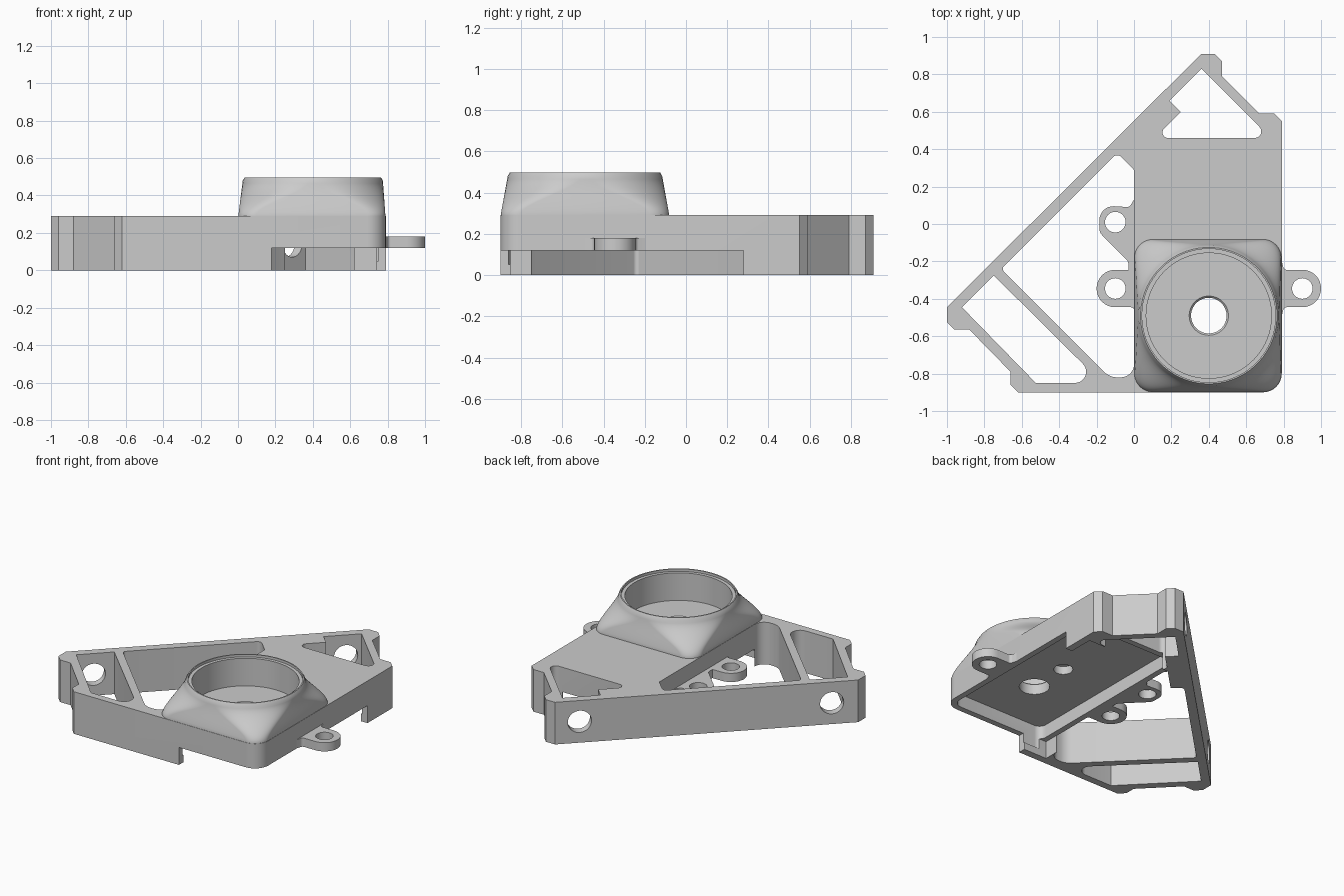
import bpy, bmesh, math
from mathutils import Vector

if "Cube" in bpy.data.objects:
    bpy.data.objects.remove(bpy.data.objects["Cube"])

grey = bpy.data.materials.new("light_grey")
grey.use_nodes = True
grey.diffuse_color = (0.6, 0.6, 0.6, 1)
grey.node_tree.nodes["Principled BSDF"].inputs["Base Color"].default_value = (0.6, 0.6, 0.6, 1)


def fillet(points, steps=8):
    """Round the corners of a polygon whose points are (x, y) or (x, y, radius)."""
    out = []
    for i, p in enumerate(points):
        c = Vector(p[:2])
        if len(p) < 3:
            out.append(c)
            continue
        a = (Vector(points[i - 1][:2]) - c).normalized()
        b = (Vector(points[(i + 1) % len(points)][:2]) - c).normalized()
        half = a.angle(b) / 2
        centre = c + (a + b).normalized() * p[2] / math.sin(half)
        start = c + a * p[2] / math.tan(half) - centre
        end = c + b * p[2] / math.tan(half) - centre
        sweep = math.pi - 2 * half
        for k in range(steps + 1):
            t = k / steps
            arc = start * math.sin((1 - t) * sweep) + end * math.sin(t * sweep)
            out.append(centre + arc / math.sin(sweep))
    return out


def loft(name, rings):
    """Skin counter-clockwise rings from bottom to top, with outward normals."""
    bm = bmesh.new()
    loops = [[bm.verts.new(p) for p in ring] for ring in rings]
    for lo, hi in zip(loops, loops[1:]):
        for i in range(len(lo)):
            bm.faces.new((lo[i - 1], lo[i], hi[i], hi[i - 1]))
    bm.faces.new(loops[0][::-1])
    bm.faces.new(loops[-1])
    bm.normal_update()
    mesh = bpy.data.meshes.new(name)
    bm.to_mesh(mesh)
    bm.free()
    mesh.materials.append(grey)
    obj = bpy.data.objects.new(name, mesh)
    bpy.context.collection.objects.link(obj)
    return obj


def prism(name, points, z0, z1):
    flat = fillet(points)
    if sum(flat[i - 1].cross(flat[i]) for i in range(len(flat))) < 0:
        flat.reverse()
    return loft(name, [[(p.x, p.y, z) for p in flat] for z in (z0, z1)])


def turned(name, x, y, profile, n=64):
    angles = [math.tau * i / n for i in range(n)]
    return loft(name, [[(x + r * math.cos(a), y + r * math.sin(a), z) for a in angles]
                       for r, z in profile])


def boolean(obj, tool, operation="DIFFERENCE"):
    mod = obj.modifiers.new("join", "BOOLEAN")
    mod.operation, mod.solver, mod.object = operation, "EXACT", tool
    bpy.context.view_layer.objects.active = obj
    bpy.ops.object.modifier_apply(modifier=mod.name)
    bpy.data.objects.remove(tool)


def finish(obj):
    bpy.ops.object.select_all(action="DESELECT")
    obj.select_set(True)
    bpy.context.view_layer.objects.active = obj
    bpy.ops.object.shade_smooth_by_angle(angle=math.radians(30))


# Triangular frame with the solid deck
TOP = 0.29
STEP = 0.12
frame = prism("bracket_frame", [
    (0.36, 0.91), (0.43, 0.91), (0.47, 0.87), (0.47, 0.79), (0.67, 0.59), (0.75, 0.59),
    (0.79, 0.55), (0.79, -0.9, 0.1), (-0.62, -0.9), (-0.66, -0.86), (-0.66, -0.79),
    (-0.88, -0.565), (-0.96, -0.565), (-1, -0.525), (-1, -0.445)], 0, TOP)

# Domed housing: a rounded square blending into a round rim
CX, CY = 0.4, -0.49


def housing_ring(z, t, shrink=0.0):
    e = t * t * (3 - 2 * t)
    hx = 0.393 + (0.375 - 0.393) * t - shrink
    hy = 0.408 + (0.375 - 0.408) * t - shrink
    r = 0.1 + (min(hx, hy) - 0.1) * e
    cx = 0.395 + 0.005 * t
    ring = []
    for q, (sx, sy) in enumerate([(1, 1), (-1, 1), (-1, -1), (1, -1)]):
        for k in range(16):
            a = math.pi / 2 * (q + (k + 0.5) / 16)
            ring.append((cx + sx * (hx - r) + r * math.cos(a),
                         CY + sy * (hy - r) + r * math.sin(a), z))
    return ring


rings = [housing_ring(0.27, 0)]
rings += [housing_ring(0.295 + 0.185 * i / 12, i / 12) for i in range(13)]
rings.append(housing_ring(0.497, 1, 0.01))
boolean(frame, loft("housing", rings), "UNION")

# Windows through the frame
windows = [
    [(0.36, 0.83), (0.19, 0.66), (0.25, 0.6), (0.11, 0.46, 0.03), (0.73, 0.46, 0.035)],
    [(-0.09, 0.38, 0.03), (0, 0.29, 0.02), (0, -0.82, 0.07), (-0.13, -0.82, 0.1),
     (-0.71, -0.24, 0.02)],
    [(-0.92, -0.445), (-0.75, -0.275), (-0.17, -0.85, 0.06), (-0.525, -0.85)],
]
for w in windows:
    boolean(frame, prism("window_cutter", w, -0.1, 0.4))

# Clearance below the deck, leaving the side leg and the front bar
boolean(frame, prism("clearance_cutter", [
    (-0.05, 0.3), (-0.05, -0.7), (0.003, -0.75), (0.003, -0.85), (0.18, -0.85), (0.18, -1),
    (0.9, -1), (0.9, 0.28), (0.74, 0.28), (0.74, 0.45), (0.62, 0.45), (0.62, 0.47),
    (0.12, 0.47)], -0.1, STEP))

# Shallow pocket in the underside of the deck
boolean(frame, prism("pocket_cutter", [
    (0.04, 0.36), (0.04, -0.86, 0.05), (0.75, -0.86, 0.06), (0.75, 0.42), (0.1, 0.42)],
    0.05, 0.21))

# Stepped round seat, shaft hole and blind hole
boolean(frame, turned("seat_cutter", CX, CY, [
    (0.335, TOP), (0.335, 0.48), (0.357, 0.48), (0.357, 0.6)]))
boolean(frame, turned("shaft_cutter", CX, CY, [
    (0.095, 0.1), (0.095, 0.28), (0.108, 0.293), (0.108, 0.35)]))
boolean(frame, turned("blind_cutter", CX, -0.21, [(0.06, 0.15), (0.06, 0.265)], 32))

# Screw holes across the long diagonal wall
for x, y in [(0.25, 0.8), (-0.88, -0.33)]:
    cutter = turned("bolt_cutter", 0, 0, [(0.075, -0.12), (0.075, 0.12)], 40)
    cutter.rotation_euler = (math.pi / 2, 0, math.pi / 4)
    cutter.location = (x, y, 0.145)
    bpy.context.view_layer.update()
    boolean(frame, cutter)
finish(frame)

# Mounting ears
side_ear = [(0.77, -0.2), (0.79, -0.2), (0.802, -0.245, 0.02), (1, -0.245, 0.099),
            (1, -0.445, 0.099), (0.802, -0.445, 0.02), (0.79, -0.49), (0.77, -0.49)]
mirrored_ear = [(0.8 - p[0], *p[1:]) for p in side_ear]
upper_ear = [(0.02, 0.13), (0, 0.13), (-0.025, 0.09, 0.02), (-0.185, 0.1, 0.075),
             (-0.185, -0.045, 0.05), (-0.03, -0.2, 0.04), (-0.03, -0.25), (0.02, -0.25)]
for name, outline, x, y in [("left_ear", side_ear, 0.9, -0.345),
                            ("right_ear", mirrored_ear, -0.1, -0.345),
                            ("upper_right_ear", upper_ear, -0.1, 0.01)]:
    ear = prism(name, outline, STEP, 0.18)
    boolean(ear, turned("ear_cutter", x, y, [(0.055, 0), (0.055, 0.3)], 32))
    finish(ear)
